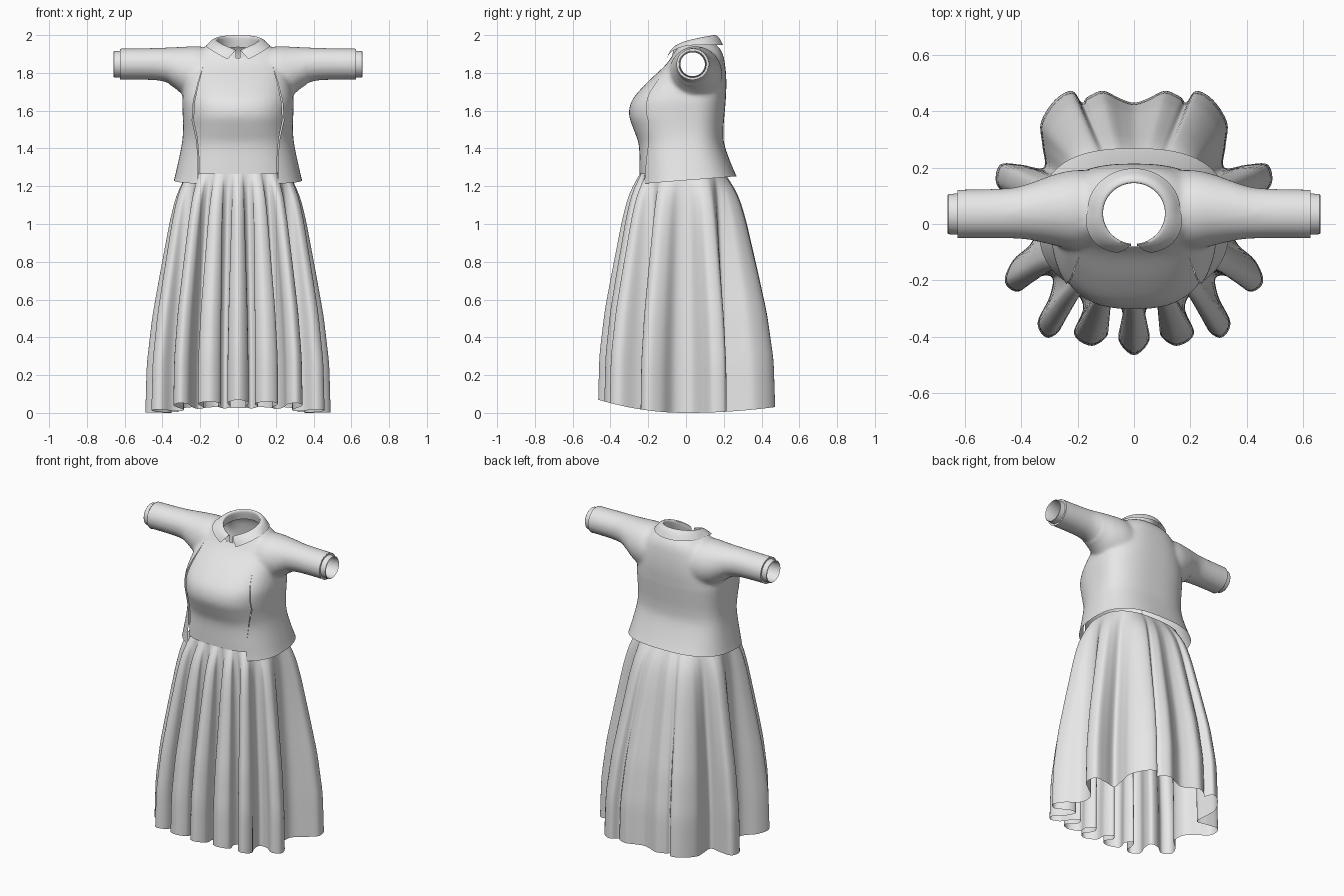
import bpy, bmesh
from math import sin, cos, pi, atan2, radians, copysign
from mathutils import Vector

cube = bpy.data.objects.get("Cube")
if cube:
    bpy.data.objects.remove(cube)

cloth = bpy.data.materials.new("light_grey_cloth")
cloth.use_nodes = True
cloth.diffuse_color = (0.8, 0.8, 0.8, 1)
cloth.node_tree.nodes["Principled BSDF"].inputs["Base Color"].default_value = (0.8, 0.8, 0.8, 1)


def spline(points, steps, closed=False):
    """Smooth curve through tuples of any length."""
    n = len(points)
    pick = (lambda i: points[i % n]) if closed else (lambda i: points[max(0, min(n - 1, i))])
    out = []
    for i in range(n if closed else n - 1):
        for k in range(steps):
            t = k / steps
            out.append(tuple(
                b + 0.5 * t * (c - a + t * (2 * a - 5 * b + 4 * c - d + t * (3 * (b - c) + d - a)))
                for a, b, c, d in zip(pick(i - 1), pick(i), pick(i + 1), pick(i + 2))))
    return out if closed else out + [points[-1]]


def table(rows, x):
    """Piecewise linear lookup in rising (x, value) pairs."""
    if x <= rows[0][0]:
        return rows[0][1]
    for (x0, v0), (x1, v1) in zip(rows, rows[1:]):
        if x <= x1:
            return v0 + (v1 - v0) * (x - x0) / (x1 - x0)
    return rows[-1][1]


def loft(bm, rings, closed=True, caps=False):
    grid = [[bm.verts.new(p) for p in ring] for ring in rings]
    n = len(grid[0])
    for lower, upper in zip(grid, grid[1:]):
        for i in range(n if closed else n - 1):
            j = (i + 1) % n
            bm.faces.new((lower[i], lower[j], upper[j], upper[i]))
    if caps:
        bm.faces.new(grid[0])
        bm.faces.new(grid[-1])


def make(name, bm, fix_normals=True, angle=50):
    if fix_normals:
        bmesh.ops.recalc_face_normals(bm, faces=bm.faces[:])
    mesh = bpy.data.meshes.new(name)
    bm.to_mesh(mesh)
    bm.free()
    mesh.materials.append(cloth)
    ob = bpy.data.objects.new(name, mesh)
    bpy.context.collection.objects.link(ob)
    bpy.ops.object.select_all(action='DESELECT')
    ob.select_set(True)
    bpy.context.view_layer.objects.active = ob
    bpy.ops.object.shade_smooth_by_angle(angle=radians(angle))
    return ob


def power(v, n):
    return copysign(abs(v) ** (2 / n), v)


# Torso solid: height, half width, front, back
torso = [(1.12, .375, -.25, .32), (1.2, .34, -.247, .285), (1.3, .315, -.247, .238),
         (1.42, .29, -.25, .195), (1.5, .283, -.277, .19), (1.58, .285, -.302, .196),
         (1.66, .287, -.283, .203), (1.75, .275, -.205, .21), (1.84, .25, -.11, .207),
         (1.9, .21, -.068, .195), (1.94, .165, -.045, .17), (1.97, .11, -.02, .13)]
AROUND = [2 * pi * i / 64 for i in range(64)]
body = bmesh.new()
loft(body, [[(hx * power(cos(a), 2.6),
              .02 + (yb - .02 if sin(a) > 0 else .02 - yf) * power(sin(a), 2.6), z)
             for a in AROUND] for z, hx, yf, yb in spline(torso, 4)], caps=True)

# Sleeve solids: distance out, centre y, centre z, radius y, radius z
sleeve = [(.1, .05, 1.79, .13, .13), (.2, .05, 1.8, .14, .14), (.28, .05, 1.812, .125, .127),
          (.36, .045, 1.838, .103, .097), (.45, .038, 1.847, .089, .085), (.7, .035, 1.846, .086, .082)]
for side in (-1, 1):
    loft(body, [[(side * x, y + ry * cos(a), z + rz * sin(a)) for a in AROUND]
                for x, y, z, ry, rz in spline(sleeve, 4)], caps=True)

# Fuse torso and sleeves into one smooth skin
base = make("body_base", body)
fuse = base.modifiers.new("fuse", 'REMESH')
fuse.mode = 'VOXEL'
fuse.voxel_size = .012
soften = base.modifiers.new("soften", 'SMOOTH')
soften.iterations = 10
skin = bmesh.new()
skin.from_mesh(base.evaluated_get(bpy.context.evaluated_depsgraph_get()).to_mesh())
bpy.data.objects.remove(base)


def cut(bm, co, no, clear=True, keep=lambda f: True):
    faces = [f for f in bm.faces if keep(f)]
    edges = {e for f in faces for e in f.edges}
    verts = {v for f in faces for v in f.verts}
    bmesh.ops.bisect_plane(bm, geom=faces + list(edges) + list(verts), plane_co=co,
                           plane_no=no, clear_outer=clear)


# Open the hem, the sleeve ends and the neck
cut(skin, (0, -.25, 1.21), (0, .04, -.52))
for side in (-1, 1):
    cut(skin, (side * .625, 0, 0), (side, 0, 0))
bmesh.ops.delete(skin, context='VERTS', geom=[
    v for v in skin.verts
    if v.co.z > 1.8 and (v.co.x / .12) ** 2 + ((v.co.y - .04) / .118) ** 2 < 1])

# Curved front panel: straighten its edge, slice, then bend back
PANEL = [(1.25, .208), (1.35, .207), (1.45, .215), (1.55, .236), (1.65, .23), (1.75, .208), (1.85, .18)]
TOP = 1.85


def in_front(f):
    c = f.calc_center_median()
    return c.y < -.05 and c.z < TOP + .03


cut(skin, (0, 0, TOP), (0, 0, 1), False, in_front)
for v in skin.verts:
    v.co.x /= table(PANEL, v.co.z)
for side in (-1, 1):
    cut(skin, (side, 0, 0), (side, 0, 0), False, in_front)
panel_faces = set()
for f in skin.faces:
    c = f.calc_center_median()
    f.select = c.y < -.05 and c.z < TOP and abs(c.x) < 1
for v in skin.verts:
    v.co.x *= table(PANEL, v.co.z)

# Bodice front
bodice = skin.copy()
bmesh.ops.delete(bodice, geom=[f for f in bodice.faces if not f.select], context='FACES')
cut(bodice, (0, 0, 1.265), (0, 0, -1))
make("bodice_front", bodice, False)

# Jacket, lifted slightly off the bodice
bmesh.ops.delete(skin, geom=[f for f in skin.faces if f.select], context='FACES')
skin.normal_update()
for v in skin.verts:
    v.co += v.normal * .008 * max(0, min(1, (TOP - v.co.z) / .2)) * (abs(v.co.x) < .36)
make("jacket", skin, False)

# Cuffs: distance out, radius
for side, label in ((1, "left"), (-1, "right")):
    cuff = bmesh.new()
    profile = [(.624, .083), (.624, .071), (.657, .069), (.66, .066), (.655, .063), (.57, .064)]
    loft(cuff, [[(side * x, .035 + r * 1.03 * cos(a), 1.846 + r * sin(a)) for a in AROUND]
                for x, r in profile])
    make(label + "_cuff", cuff, angle=35)

# Folded collar, open at the front
collar = bmesh.new()
strips = []
for i in range(65):
    a = pi * (i / 32 - 1)
    s, c, u = sin(a), cos(a), abs(a)
    side = -1 if i < 32.5 else 1
    if i == 32:
        continue
    rise = ((1 - c) / 2) ** .45
    crest = Vector((.11 * s, .0375 - .1075 * c, 1.915 + .082 * rise))
    inner = crest + Vector((.008 * s, -.008 * c, -.06))
    edge = Vector((.165 * s + side * .04 * max(0, c), .047 - .15 * c,
                   1.865 + .083 * sin(min(u, pi / 2))))
    outer = crest.lerp(edge, .35) + Vector((.008 * s, -.008 * c, .012 * rise))
    outer.z = min(outer.z, crest.z)
    strips.append(spline([tuple(inner), tuple(crest), tuple(outer), tuple(edge)], 4))
half = len(strips) // 2
for part in (strips[:half], strips[half:]):
    loft(collar, part, closed=False)
bmesh.ops.remove_doubles(collar, verts=collar.verts[:], dist=.0005)
top = max(v.co.z for v in collar.verts)
for v in collar.verts:
    v.co.z += 2 - top
make("collar", collar, False)

# Skirt hem outline with deep folds, front centre to back centre
hem_half = [(0, -.465), (.055, -.41), (.04, -.32), (.07, -.27), (.105, -.32), (.092, -.39),
            (.15, -.432), (.213, -.39), (.18, -.3), (.205, -.25), (.24, -.3), (.262, -.375),
            (.31, -.403), (.342, -.35), (.3, -.26), (.29, -.19), (.345, -.19), (.41, -.24),
            (.458, -.205), (.43, -.13), (.36, -.06), (.36, .03), (.43, .09), (.487, .14),
            (.475, .21), (.4, .21), (.32, .2), (.325, .28), (.33, .36), (.28, .44), (.22, .472),
            (.185, .43), (.165, .45), (.11, .472), (.05, .445), (0, .43)]
hem = spline(hem_half + [(-x, y) for x, y in hem_half[-2:0:-1]], 5, closed=True)
N = len(hem)
flow = hem
W = N // 26
for _ in range(3):
    flow = [tuple(sum(flow[(i + k) % N][m] for k in range(-W, W + 1)) / (2 * W + 1) for m in (0, 1))
            for i in range(N)]
waist = []
for x, y in flow:
    a = atan2(y, x)
    depth = .2 if y > 0 else .238
    r = (abs(cos(a) / .272) ** 2.6 + abs(sin(a) / depth) ** 2.6) ** (-1 / 2.6)
    waist.append((r * cos(a), r * sin(a)))

# Skirt: flare share at each drop from waist to hem
FLARE = [(0, 0), (.05, .16), (.1, .29), (.2, .43), (.42, .66), (.6, .84), (.8, .97), (1, 1)]
skirt = bmesh.new()
rings = []
for step in range(31):
    t = step / 30
    w = sum(table(FLARE, max(0, t + d)) for d in (-.03, 0, .03)) / 3 if t > .05 else table(FLARE, t)
    ring = []
    for (wx, wy), (hx, hy) in zip(waist, hem):
        low = (.07 if hy < 0 else .03) * (hy / .465) ** 2
        ring.append((wx + (hx - wx) * w, wy + (hy - wy) * w, 1.275 + (low - 1.275) * t))
    rings.append(ring)
loft(skirt, rings)
make("skirt", skirt, angle=80)
